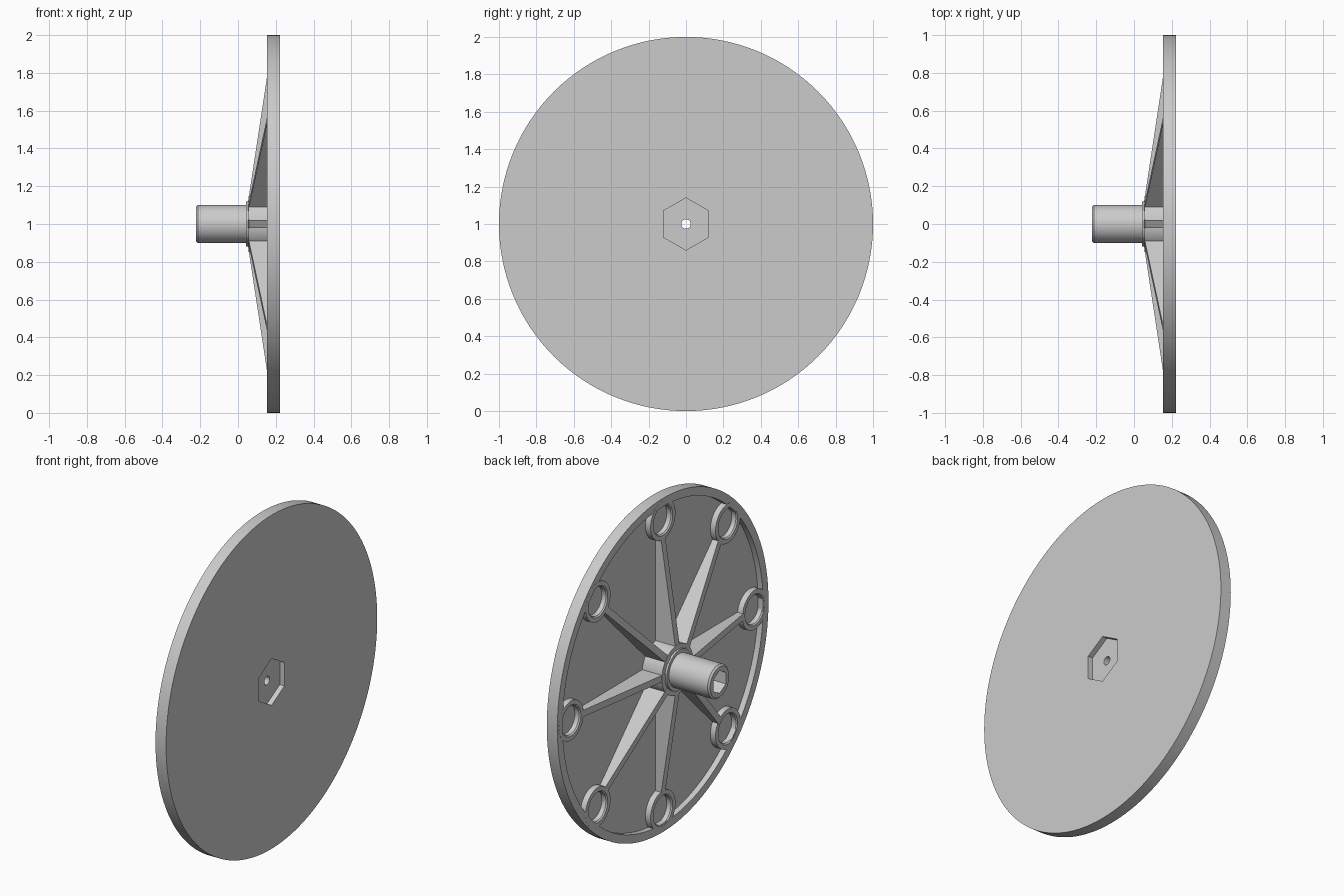
import bpy, bmesh, math
from mathutils import Matrix, Vector

cube = bpy.data.objects.get("Cube")
if cube:
    bpy.data.objects.remove(cube)

CENTRE = Vector((0, 0, 1))
RIM_X, FACE_X, FLOOR_X = 0.153, 0.223, 0.187   # rim top, flat face, pocket floor
SINK_X = FLOOR_X + 0.002                       # parts sink slightly into the floor

grey = bpy.data.materials.new("plain_grey")
grey.use_nodes = True
grey.diffuse_color = (0.6, 0.6, 0.6, 1)
grey.node_tree.nodes["Principled BSDF"].inputs["Base Color"].default_value = grey.diffuse_color


def finish(name, bm):
    bmesh.ops.remove_doubles(bm, verts=bm.verts, dist=1e-5)
    bmesh.ops.recalc_face_normals(bm, faces=bm.faces)
    mesh = bpy.data.meshes.new(name)
    bm.to_mesh(mesh)
    bm.free()
    mesh.materials.append(grey)
    obj = bpy.data.objects.new(name, mesh)
    bpy.context.collection.objects.link(obj)
    return obj


def lathe(name, profile, sides, centre=CENTRE):
    """Turn a closed (x, radius) profile around the x axis."""
    bm = bmesh.new()
    rings = []
    for i in range(sides):
        a = math.tau * i / sides
        rings.append([bm.verts.new(centre + Vector((x, r * math.sin(a), r * math.cos(a))))
                      for x, r in profile])
    n = len(profile)
    for i in range(sides):
        p, q = rings[i], rings[(i + 1) % sides]
        for j in range(n):
            k = (j + 1) % n
            if profile[j][1] or profile[k][1]:
                bm.faces.new((p[j], p[k], q[k], q[j]))
    return finish(name, bm)


def solid(name, x0, x1, radius, sides):
    return lathe(name, [(x0, 0), (x0, radius), (x1, radius), (x1, 0)], sides)


def cut(obj, cutter):
    cutter.hide_render = True
    mod = obj.modifiers.new("cut", 'BOOLEAN')
    mod.operation, mod.solver, mod.object = 'DIFFERENCE', 'EXACT', cutter
    bpy.context.view_layer.objects.active = obj
    bpy.ops.object.modifier_apply(modifier=mod.name)
    bpy.data.objects.remove(cutter)


def smooth(obj):
    bpy.ops.object.select_all(action='DESELECT')
    obj.select_set(True)
    bpy.context.view_layer.objects.active = obj
    bpy.ops.object.shade_smooth_by_angle(angle=math.radians(30))


# Round plate with a raised rim, centre bore and hexagonal recess
plate = lathe("plate", [(FACE_X, 0.025), (FACE_X, 1), (RIM_X, 1), (RIM_X, 0.95),
                        (FLOOR_X, 0.95), (FLOOR_X, 0.025)], 128)
cut(plate, solid("hex_recess_cutter", 0.192, 0.3, 0.14, 6))
smooth(plate)

# Hub, collar and hollow shaft
shaft = lathe("hub_and_shaft", [(SINK_X, 0.025), (SINK_X, 0.148), (0.056, 0.148), (0.056, 0.12),
                                (0.043, 0.12), (0.043, 0.1), (-0.213, 0.1), (-0.223, 0.09),
                                (-0.223, 0.025)], 64)
cut(shaft, solid("hex_socket_cutter", -0.3, -0.03, 0.068, 6))
smooth(shaft)

# Eight tapered ribs, each ending in a round socket
for i in range(8):
    turn = math.tau * i / 8
    rotation = Matrix.Rotation(-turn, 4, 'X')
    bm = bmesh.new()
    outline = [(0.052, 0.11), (RIM_X, 0.775), (SINK_X, 0.775), (SINK_X, 0.11)]
    side = bm.faces.new([bm.verts.new((x, -0.02, r)) for x, r in outline])
    move = bmesh.ops.extrude_face_region(bm, geom=[side])
    bmesh.ops.translate(bm, vec=(0, 0.04, 0),
                        verts=[v for v in move["geom"] if isinstance(v, bmesh.types.BMVert)])
    bmesh.ops.transform(bm, matrix=Matrix.Translation(CENTRE) @ rotation, verts=bm.verts)
    finish(f"rib_{i + 1}", bm)

    top = RIM_X - 0.0005
    ring = lathe(f"socket_ring_{i + 1}", [(SINK_X, 0.118), (top, 0.118), (top, 0.092),
                                          (top + 0.007, 0.085), (SINK_X, 0.085)], 40,
                 CENTRE + rotation @ Vector((0, 0, 0.87)))
    smooth(ring)
